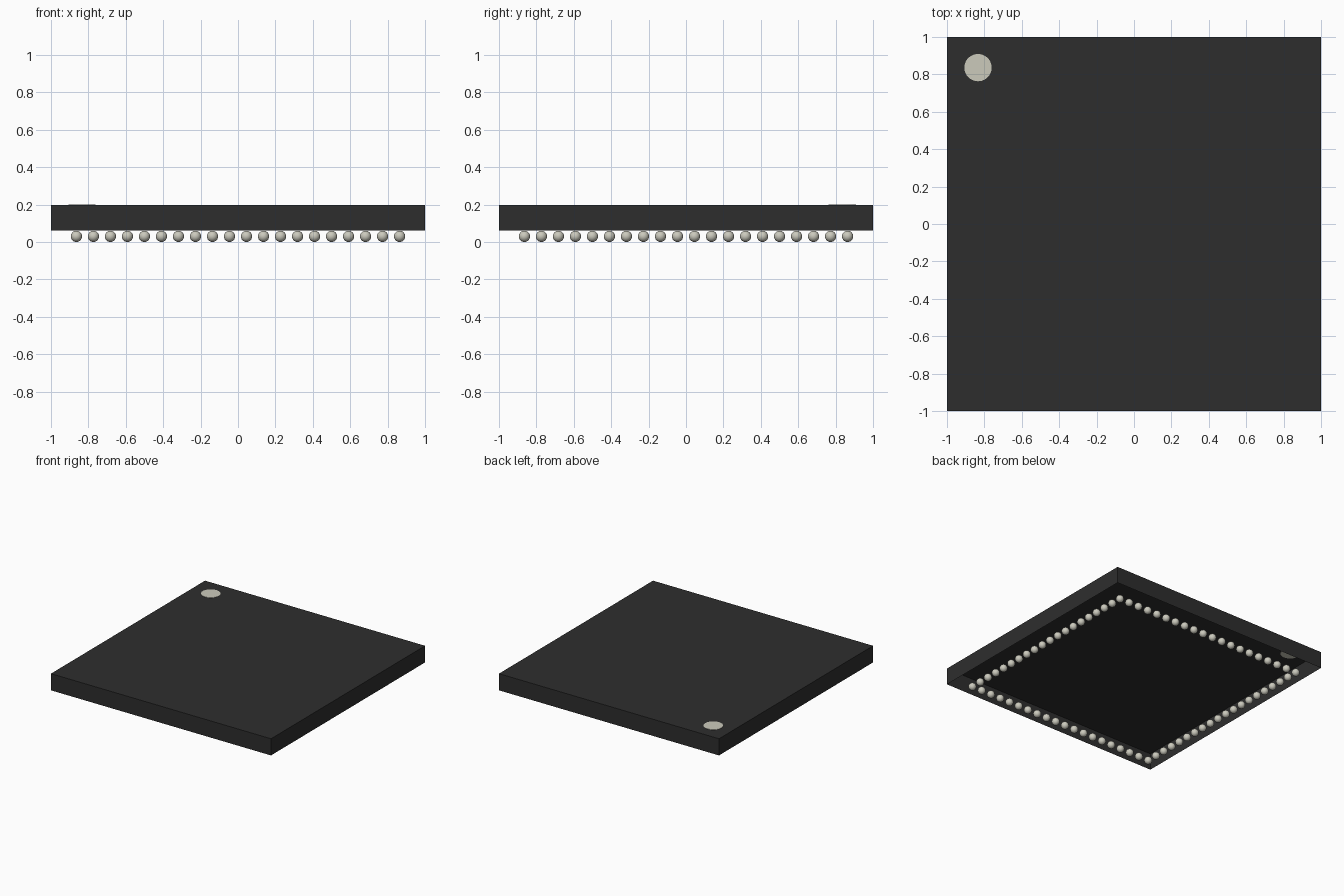
import bpy
import bmesh

if "Cube" in bpy.data.objects:
    bpy.data.objects.remove(bpy.data.objects["Cube"], do_unlink=True)


def material(name, color):
    mat = bpy.data.materials.new(name)
    mat.use_nodes = True
    mat.diffuse_color = (*color, 1)
    mat.node_tree.nodes["Principled BSDF"].inputs["Base Color"].default_value = (*color, 1)
    return mat


def add_object(name, mesh, mat):
    mesh.materials.append(mat)
    obj = bpy.data.objects.new(name, mesh)
    bpy.context.collection.objects.link(obj)
    return obj


black = material("black_plastic", (0.027, 0.027, 0.027))
cream = material("pale_marking", (0.60, 0.59, 0.50))
metal = material("grey_solder", (0.60, 0.59, 0.51))

BOTTOM, TOP = 0.06, 0.197
RADIUS = 0.03
COUNT = 20
REACH = 0.864

# Thin package shell, open underneath
bm = bmesh.new()
bmesh.ops.create_cube(bm, size=2)
for v in bm.verts:
    v.co.z = TOP if v.co.z > 0 else BOTTOM
base = [f for f in bm.faces if f.normal.z < -0.5]
bmesh.ops.delete(bm, geom=base, context='FACES_ONLY')
shell = bpy.data.meshes.new("package_shell")
bm.to_mesh(shell)
bm.free()
add_object("package_shell", shell, black)

# Corner dot, showing on both sides of the lid
bpy.ops.mesh.primitive_cylinder_add(vertices=48, radius=0.073, depth=0.004,
                                    location=(-0.834, 0.836, TOP))
dot = bpy.context.object
dot.name = "corner_marker"
dot.data.materials.append(cream)

# Solder ball shared by the whole ring
bm = bmesh.new()
bmesh.ops.create_uvsphere(bm, u_segments=20, v_segments=12, radius=RADIUS)
for f in bm.faces:
    f.smooth = True
ball = bpy.data.meshes.new("solder_ball")
bm.to_mesh(ball)
bm.free()
ball.materials.append(metal)

# Single ring of balls around the underside
last = COUNT - 1
for i in range(COUNT):
    for j in range(COUNT):
        if i in (0, last) or j in (0, last):
            obj = bpy.data.objects.new("solder_ball", ball)
            obj.location = (REACH * (2 * i / last - 1), REACH * (2 * j / last - 1), RADIUS)
            bpy.context.collection.objects.link(obj)
